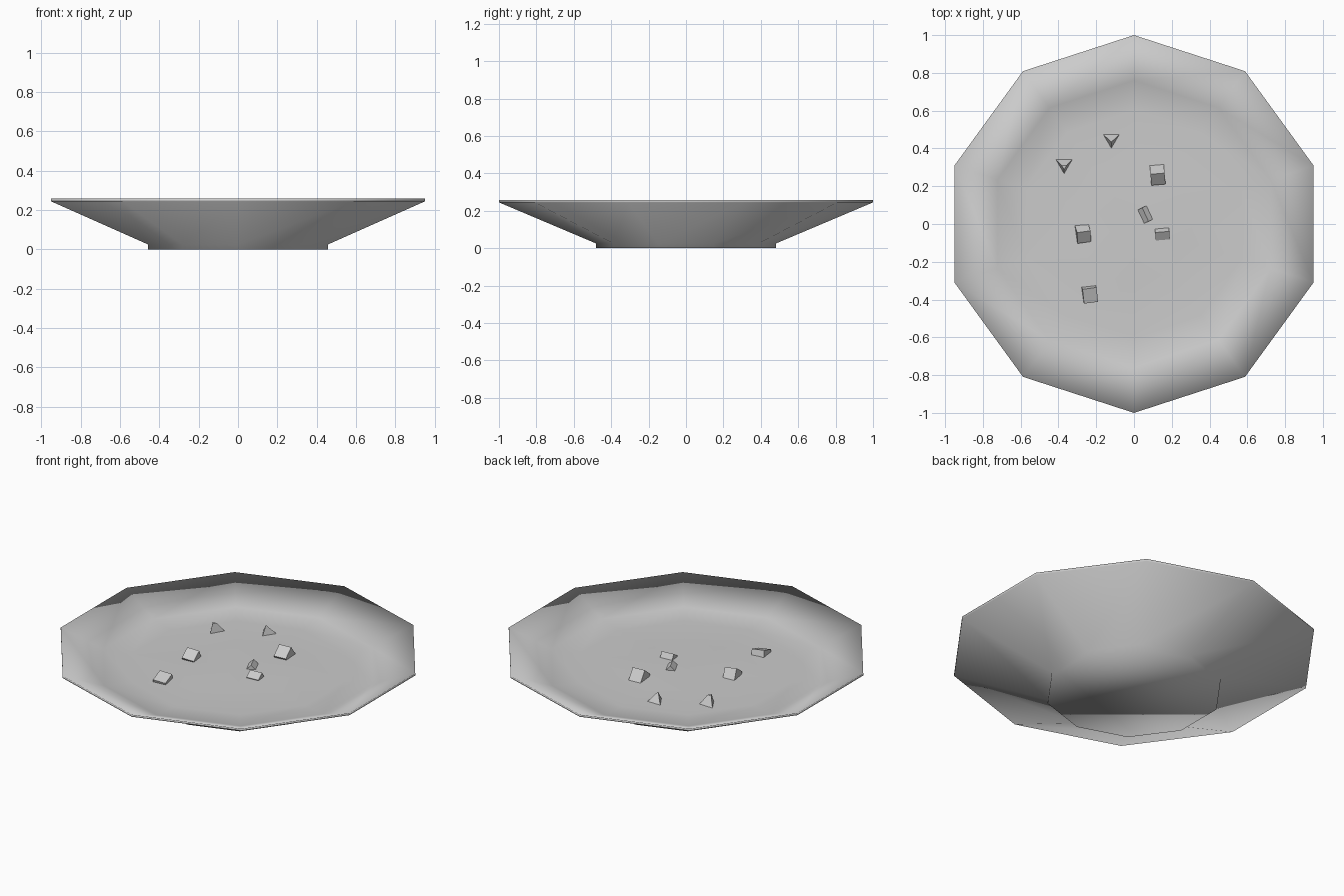
import bpy, bmesh, math, random
from mathutils import Matrix, Euler

random.seed(4)
SIDES = 10

old = bpy.data.objects.get("Cube")
if old:
    bpy.data.objects.remove(old, do_unlink=True)

# One pale grey for everything
grey = bpy.data.materials.new("pale_grey")
grey.use_nodes = True
colour = (0.6, 0.6, 0.6, 1)
grey.diffuse_color = colour
grey.node_tree.nodes["Principled BSDF"].inputs["Base Color"].default_value = colour


def finish(bm, name, smooth):
    bmesh.ops.recalc_face_normals(bm, faces=bm.faces)
    mesh = bpy.data.meshes.new(name)
    for f in bm.faces:
        f.smooth = smooth
    bm.to_mesh(mesh)
    bm.free()
    mesh.materials.append(grey)
    obj = bpy.data.objects.new(name, mesh)
    bpy.context.collection.objects.link(obj)
    return obj


def ring(bm, r, z, bump=0):
    verts = []
    for i in range(SIDES):
        a = math.pi / 2 + i * math.tau / SIDES
        verts.append(bm.verts.new((r * math.cos(a), r * math.sin(a),
                                   z + random.uniform(-bump, bump))))
    return verts


# Ten-sided dish: foot, flared wall, thin rim, sloped inside, uneven floor
profile = [(0.48, 0, 0), (0.48, 0.025, 0), (1, 0.245, 0), (1, 0.258, 0),
           (0.76, 0.162, 0), (0.6, 0.155, 0.004), (0.32, 0.16, 0.005)]
bm = bmesh.new()
rings = [ring(bm, *p) for p in profile]
for low, high in zip(rings, rings[1:]):
    for i in range(SIDES):
        j = (i + 1) % SIDES
        bm.faces.new((low[i], low[j], high[j], high[i]))
bm.faces.new(rings[0])
middle = bm.verts.new((0, 0, 0.16))
for i in range(SIDES):
    bm.faces.new((rings[-1][i], rings[-1][(i + 1) % SIDES], middle))
finish(bm, "dish", True)

# Half-sunk cubes: x, y, z, edge sizes, tilt in degrees
chunks = [
    (0.125, 0.26, 0.165, (0.075, 0.075, 0.075), (38, 0, 5)),
    (-0.27, -0.05, 0.162, (0.072, 0.07, 0.07), (35, 6, 8)),
    (-0.235, -0.37, 0.155, (0.075, 0.08, 0.06), (18, 5, 8)),
    (0.15, -0.05, 0.155, (0.075, 0.05, 0.05), (32, 0, 5)),
    (0.06, 0.05, 0.16, (0.036, 0.08, 0.036), (0, 45, 25)),
]
for n, (x, y, z, size, tilt) in enumerate(chunks, 1):
    bm = bmesh.new()
    bmesh.ops.create_cube(bm, size=1, matrix=Matrix.Diagonal((*size, 1)))
    turn = Euler([math.radians(t) for t in tilt]).to_matrix().to_4x4()
    bm.transform(Matrix.Translation((x, y, z)) @ turn)
    finish(bm, f"cube_chunk_{n}", False)

# Cube corners poking out of the floor, steepest at the back
for n, (x, y, blunt) in enumerate([(-0.12, 0.45, 0.003), (-0.37, 0.317, 0.014)], 1):
    bm = bmesh.new()
    bmesh.ops.create_cone(bm, cap_ends=True, segments=3, radius1=0.052,
                          radius2=blunt, depth=0.055)
    for v in bm.verts:
        if v.co.z > 0:
            v.co.y += 0.015
    bm.transform(Matrix.Translation((x, y, 0.18)) @ Matrix.Rotation(math.pi, 4, "Z"))
    finish(bm, f"corner_chunk_{n}", False)
